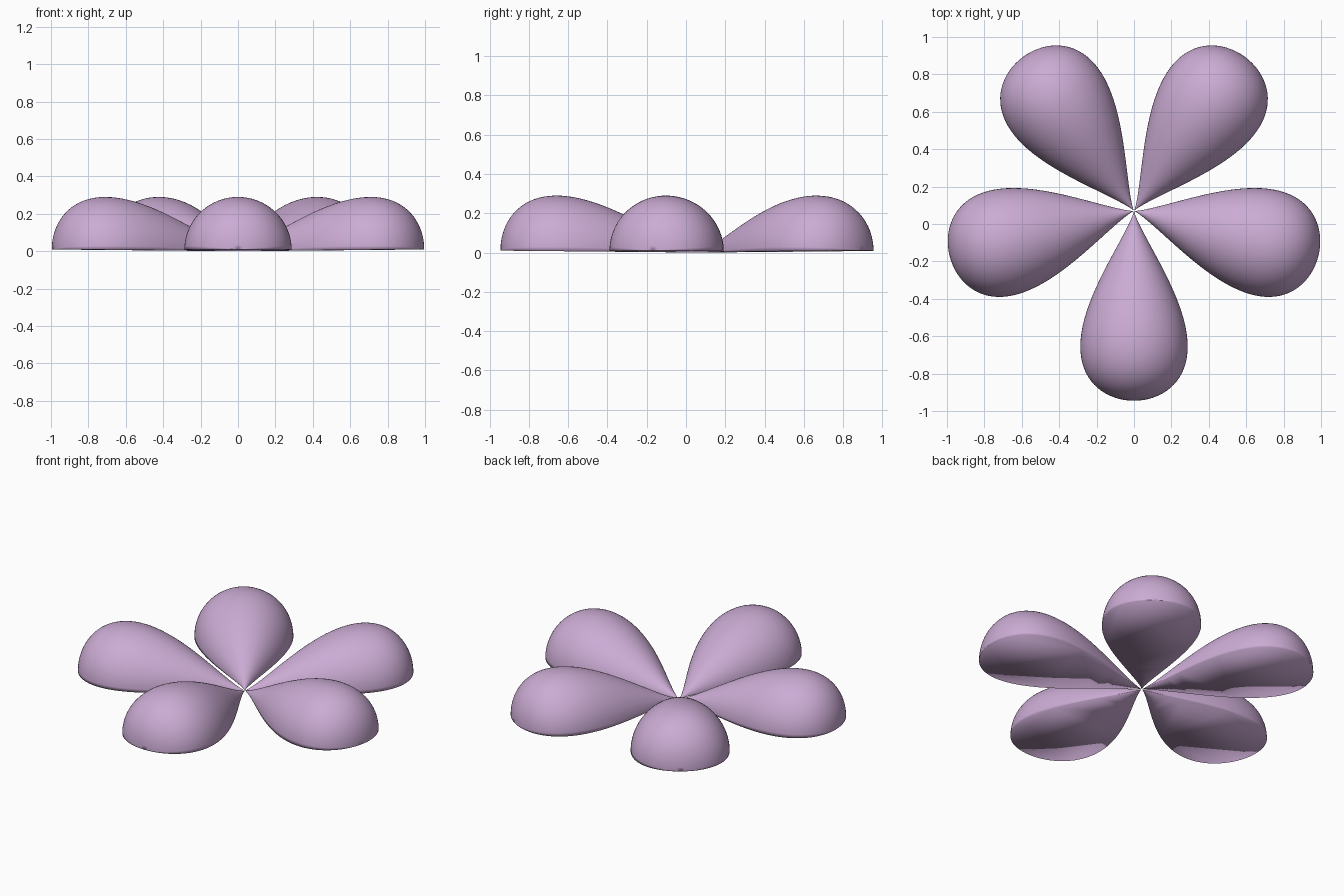
import bpy, bmesh, math
from mathutils import Matrix

if "Cube" in bpy.data.objects:
    bpy.data.objects.remove(bpy.data.objects["Cube"])

LENGTH, RADIUS, HEIGHT = 1.015, 0.287, 0.283
CENTRE_Y = 0.07
POWER = 2.5          # how far the fullest part sits towards the outer end
RINGS, SIDES = 48, 40

mat = bpy.data.materials.new("petal_lilac")
mat.diffuse_color = (0.60, 0.41, 0.66, 1)
mat.use_nodes = True
mat.node_tree.nodes["Principled BSDF"].inputs["Base Color"].default_value = mat.diffuse_color

peak = math.sqrt(POWER / (POWER + 1)) ** POWER * math.sqrt(1 / (POWER + 1))


def teardrop(t):
    """Distance along the petal and relative radius, t from 0 to pi."""
    s, c = math.sin(t / 2), math.cos(t / 2)
    return LENGTH * s * s, s ** POWER * c / peak


def make_petal(name, angle, length_scale=1.0):
    bm = bmesh.new()
    tip = bm.verts.new((0, 0, 0))
    end = bm.verts.new((LENGTH, 0, 0.01))
    rings = []
    for i in range(1, RINGS):
        d, r = teardrop(math.pi * i / RINGS)
        base = 0.01 * d / LENGTH
        rings.append([bm.verts.new((d,
                                    RADIUS * r * math.cos(math.pi * j / SIDES),
                                    base + HEIGHT * r * math.sin(math.pi * j / SIDES)))
                      for j in range(SIDES + 1)])
    # domed skin
    for a, b in zip(rings, rings[1:]):
        for j in range(SIDES):
            bm.faces.new((a[j], b[j], b[j + 1], a[j + 1]))
    for j in range(SIDES):
        bm.faces.new((tip, rings[0][j], rings[0][j + 1]))
        bm.faces.new((end, rings[-1][j + 1], rings[-1][j]))
    # one flat face closes the underside
    bm.faces.new([tip] + [r[-1] for r in rings] + [end] + [r[0] for r in reversed(rings)])
    bmesh.ops.recalc_face_normals(bm, faces=bm.faces)
    for f in bm.faces:
        f.smooth = True
    bm.transform(Matrix.Translation((0, CENTRE_Y, 0))
                 @ Matrix.Rotation(math.radians(angle), 4, 'Z')
                 @ Matrix.Scale(length_scale, 4, (1, 0, 0)))
    me = bpy.data.meshes.new(name)
    bm.to_mesh(me)
    bm.free()
    me.materials.append(mat)
    ob = bpy.data.objects.new(name, me)
    bpy.context.collection.objects.link(ob)


# five petals meeting at the centre
make_petal("front_petal", -90)
make_petal("right_petal", -13.6)
make_petal("left_petal", 180 + 13.6)
make_petal("back_right_petal", 54.5)
make_petal("back_left_petal", 180 - 54.5)
